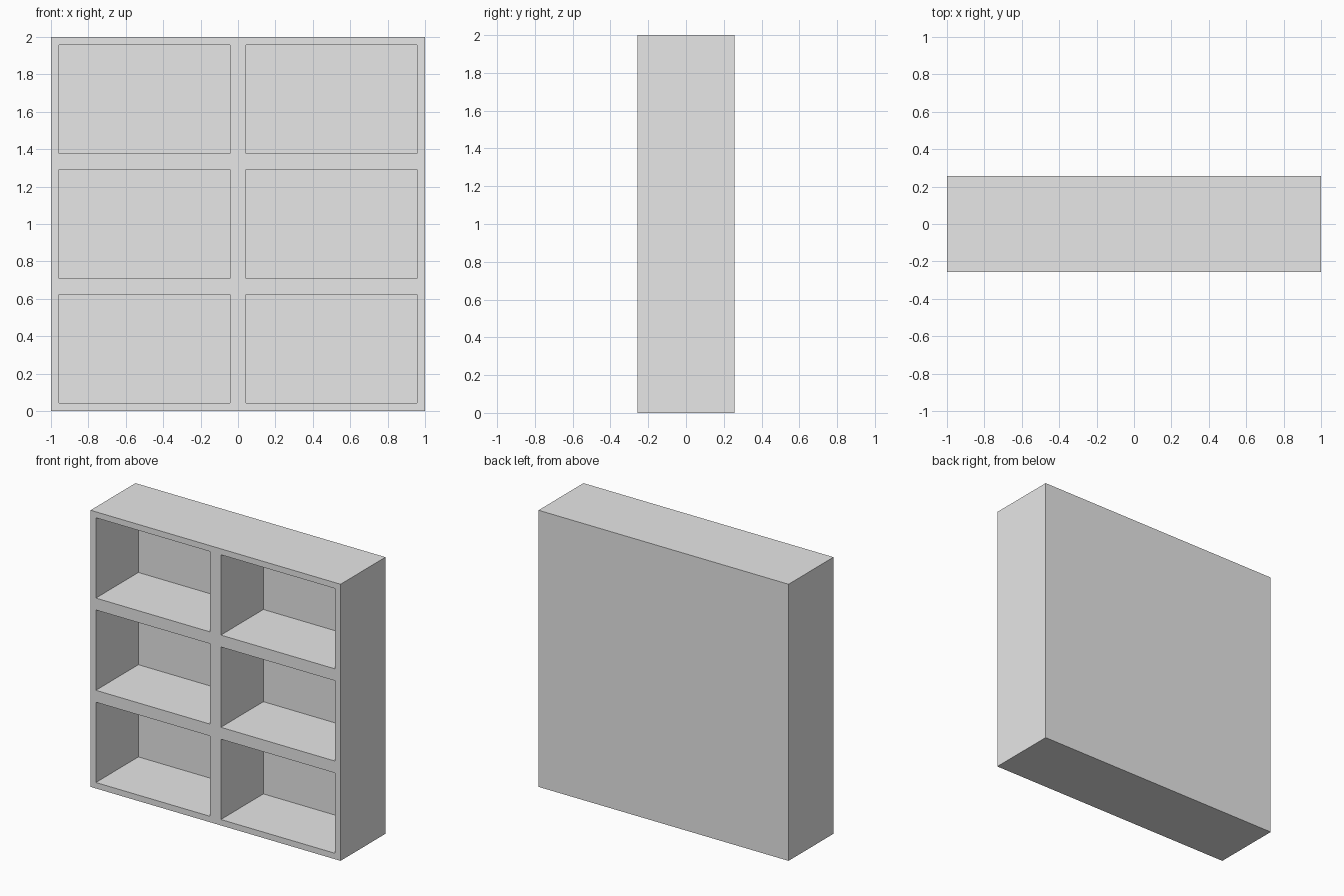
import bpy
import bmesh
from math import radians
from mathutils import Matrix

WIDTH = 2.0
DEPTH = 0.513
COLUMNS, ROWS = 2, 3
BOARD = 0.043          # outer boards; dividers are twice as thick
CELL_DEPTH = 0.485     # leaves a thin back panel

cube = bpy.data.objects.get("Cube")
if cube:
    bpy.data.objects.remove(cube, do_unlink=True)

# Plain grey finish
grey = bpy.data.materials.new("light grey")
grey.use_nodes = True
colour = (0.8, 0.8, 0.8, 1.0)
grey.diffuse_color = colour
grey.node_tree.nodes["Principled BSDF"].inputs["Base Color"].default_value = colour

# Front sheet, one face per compartment
bm = bmesh.new()
place = Matrix.Translation((0, -DEPTH / 2, WIDTH / 2)) @ Matrix.Rotation(radians(90), 4, "X")
bmesh.ops.create_grid(bm, x_segments=COLUMNS, y_segments=ROWS, size=WIDTH / 2, matrix=place)
cells = list(bm.faces)

# Outer sides, top, bottom and back
rim = [e for e in bm.edges if e.is_boundary]
sides = bmesh.ops.extrude_edge_only(bm, edges=rim)["geom"]
bmesh.ops.translate(bm, vec=(0, DEPTH, 0),
                    verts=[v for v in sides if isinstance(v, bmesh.types.BMVert)])
bmesh.ops.edgeloop_fill(bm, edges=[e for e in bm.edges if e.is_boundary])
bmesh.ops.recalc_face_normals(bm, faces=bm.faces[:])

# Frame around each compartment, then the recess itself
bmesh.ops.inset_individual(bm, faces=cells, thickness=BOARD, use_even_offset=True)
bmesh.ops.inset_individual(bm, faces=cells, thickness=0, depth=-CELL_DEPTH)

mesh = bpy.data.meshes.new("shelf_unit")
bm.to_mesh(mesh)
bm.free()
mesh.materials.append(grey)
shelf_unit = bpy.data.objects.new("shelf_unit", mesh)
bpy.context.collection.objects.link(shelf_unit)
